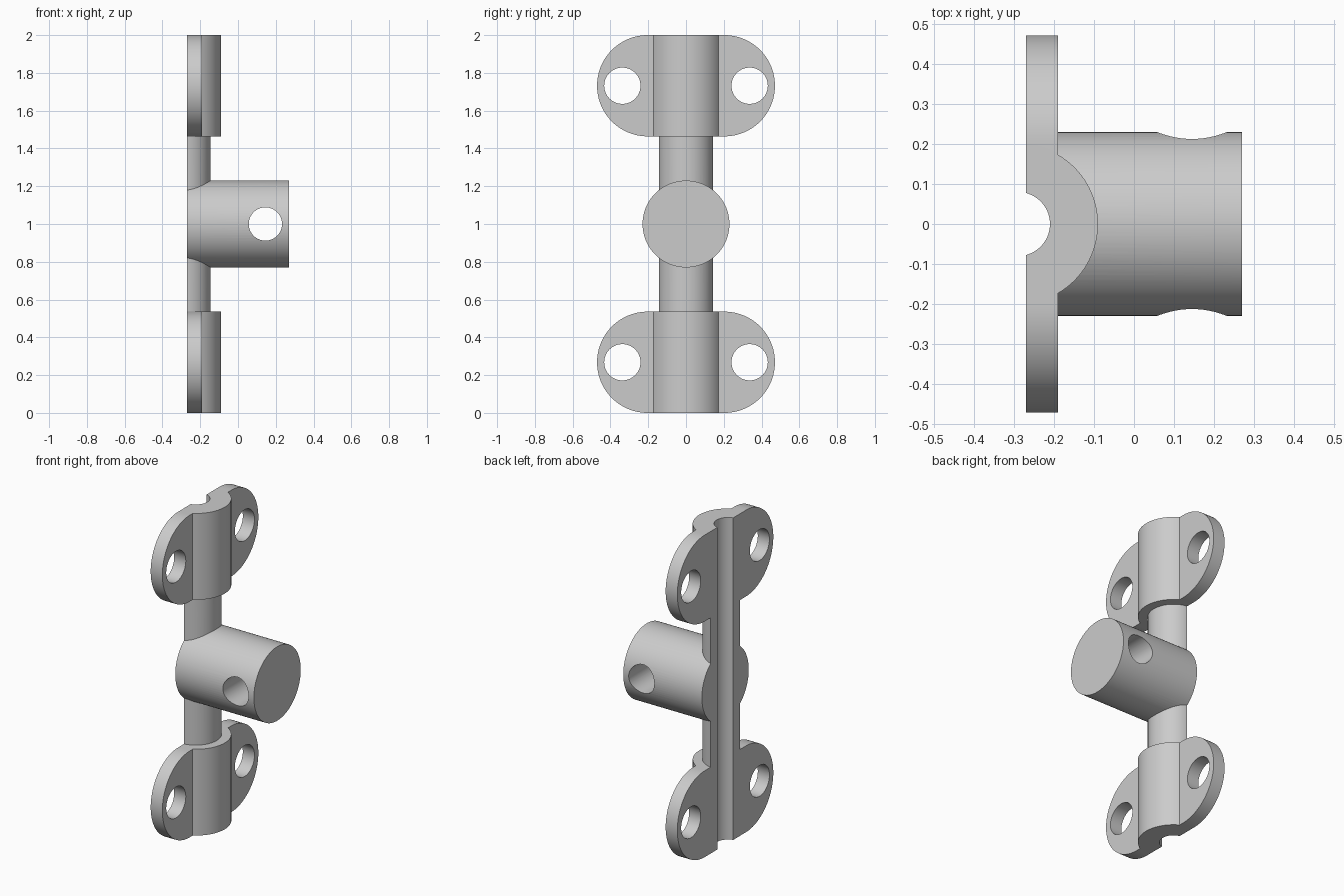
import bpy
import bmesh
import math
from mathutils import Matrix

if "Cube" in bpy.data.objects:
    bpy.data.objects.remove(bpy.data.objects["Cube"], do_unlink=True)

BACK = -0.27      # flat mounting plane
AXIS = -0.29      # x of the rod and groove axis
PLATE_R = 0.268   # half height of a mounting plate
HOLE_X = 0.145    # cross hole near the stub end

grey = bpy.data.materials.new("plain grey")
grey.use_nodes = True
colour = (0.6, 0.6, 0.6, 1)
grey.diffuse_color = colour
grey.node_tree.nodes["Principled BSDF"].inputs["Base Color"].default_value = colour


def finish(name, bm):
    bmesh.ops.recalc_face_normals(bm, faces=bm.faces)
    mesh = bpy.data.meshes.new(name)
    bm.to_mesh(mesh)
    bm.free()
    mesh.materials.append(grey)
    obj = bpy.data.objects.new(name, mesh)
    bpy.context.collection.objects.link(obj)
    return obj


def cylinder(name, radius, length, centre, axis="Z", sides=96):
    turn = {"X": Matrix.Rotation(math.pi / 2, 4, "Y"),
            "Y": Matrix.Rotation(math.pi / 2, 4, "X"),
            "Z": Matrix.Identity(4)}[axis]
    bm = bmesh.new()
    bmesh.ops.create_cone(bm, cap_ends=True, segments=sides, radius1=radius,
                          radius2=radius, depth=length,
                          matrix=Matrix.Translation(centre) @ turn)
    return finish(name, bm)


def plate(name, z, x0=-0.35, x1=-0.19, reach=0.203, steps=48):
    """Slab with two rounded ends."""
    bm = bmesh.new()
    verts = []
    for side in (1, -1):
        for i in range(steps + 1):
            a = -math.pi / 2 + math.pi * i / steps
            verts.append(bm.verts.new((x0, side * (reach + PLATE_R * math.cos(a)),
                                       z + side * PLATE_R * math.sin(a))))
    face = bm.faces.new(verts)
    top = bmesh.ops.extrude_face_region(bm, geom=[face])["geom"]
    bmesh.ops.translate(bm, vec=(x1 - x0, 0, 0),
                        verts=[v for v in top if isinstance(v, bmesh.types.BMVert)])
    return finish(name, bm)


def combine(target, tool, operation):
    mod = target.modifiers.new(operation.lower(), "BOOLEAN")
    mod.operation = operation
    mod.solver = "EXACT"
    mod.object = tool
    bpy.context.view_layer.objects.active = target
    bpy.ops.object.modifier_apply(modifier=mod.name)
    bpy.data.objects.remove(tool, do_unlink=True)


# Upright rod with the round stub across it
body = cylinder("mounting_bracket", 0.145, 1.4, (AXIS, 0, 1))
combine(body, cylinder("stub", 0.23, 0.77, (-0.115, 0, 1), "X"), "UNION")
combine(body, cylinder("stub_hole", 0.088, 1, (HOLE_X, 0, 1), "Y"), "DIFFERENCE")

# Mounting lugs at both ends: plate, rounded saddle and two screw holes
for z in (PLATE_R, 2 - PLATE_R):
    lug = plate("lug", z)
    combine(lug, cylinder("saddle", 0.2, 2 * PLATE_R, (AXIS, 0, z)), "UNION")
    for y in (-0.337, 0.337):
        combine(lug, cylinder("screw_hole", 0.096, 1, (AXIS, y, z), "X", 64), "DIFFERENCE")
    combine(body, lug, "UNION")

# Flat back and the groove along it
bm = bmesh.new()
bmesh.ops.create_cube(bm, size=1, matrix=Matrix.Translation((BACK - 0.5, 0, 1))
                      @ Matrix.Diagonal((1, 3, 3, 1)))
combine(body, finish("back_cutter", bm), "DIFFERENCE")
combine(body, cylinder("groove", 0.08, 3, (AXIS, 0, 1)), "DIFFERENCE")

bpy.ops.object.select_all(action="DESELECT")
body.select_set(True)
bpy.context.view_layer.objects.active = body
bpy.ops.object.shade_smooth_by_angle(angle=math.radians(25))
